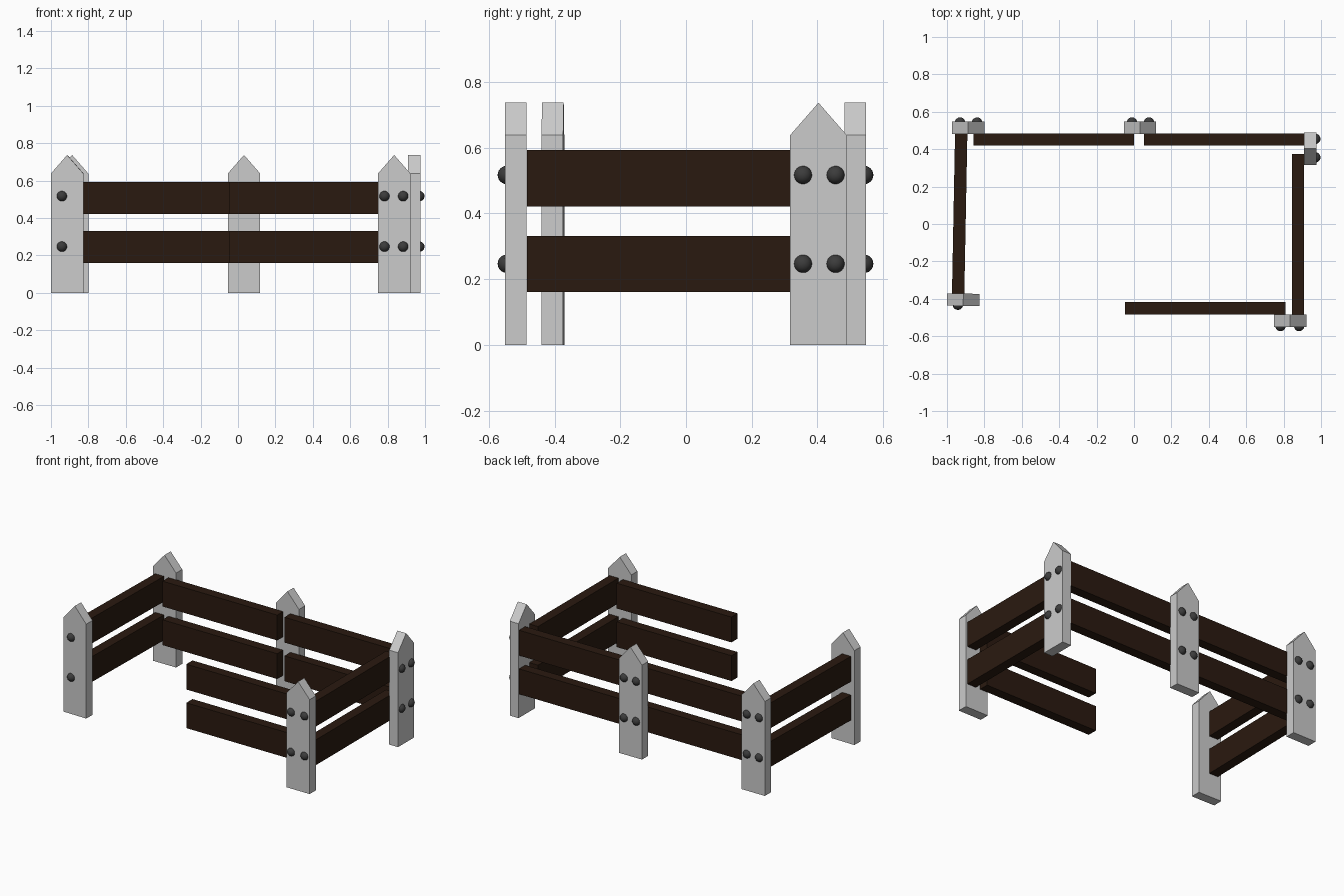
import bpy, bmesh, math
from mathutils import Matrix, Vector

if "Cube" in bpy.data.objects:
    bpy.data.objects.remove(bpy.data.objects["Cube"])

W, T, RAIL_T, RAIL_L = 0.173, 0.066, 0.066, 0.858
RAIL_Z = (0.246, 0.507)
BOLT_Z = (0.247, 0.517)


def material(name, rgb):
    m = bpy.data.materials.new(name)
    m.diffuse_color = (*rgb, 1)
    m.use_nodes = True
    m.node_tree.nodes["Principled BSDF"].inputs["Base Color"].default_value = m.diffuse_color
    return m


wood = material("dark_wood", (0.023, 0.010, 0.005))
iron = material("dark_iron", (0.045, 0.045, 0.045))


def finish(bm, name, matrix, mat=None):
    bmesh.ops.recalc_face_normals(bm, faces=bm.faces)
    me = bpy.data.meshes.new(name)
    bm.to_mesh(me)
    bm.free()
    ob = bpy.data.objects.new(name, me)
    bpy.context.collection.objects.link(ob)
    ob.matrix_world = matrix
    if mat:
        me.materials.append(mat)
    return ob


def place(x, y, angle, z=0):
    return Matrix.Translation((x, y, z)) @ Matrix.Rotation(math.radians(angle), 4, 'Z')


# Pointed picket post, outer face towards local -y, with round bolt heads
def post(name, x, y, angle, bolts):
    bm = bmesh.new()
    profile = [(-W/2, 0), (W/2, 0), (W/2, 0.638), (0, 0.737), (-W/2, 0.638)]
    face = bm.faces.new([bm.verts.new((px, -T/2, pz)) for px, pz in profile])
    ext = bmesh.ops.extrude_face_region(bm, geom=[face])
    moved = [v for v in ext["geom"] if isinstance(v, bmesh.types.BMVert)]
    bmesh.ops.translate(bm, verts=moved, vec=(0, T, 0))
    finish(bm, name + "_post", place(x, y, angle))

    bm = bmesh.new()
    for bx in bolts:
        for bz in BOLT_Z:
            bmesh.ops.create_uvsphere(bm, u_segments=20, v_segments=12, radius=0.028,
                                      matrix=Matrix.Translation((bx, -T/2 + 0.006, bz)))
    for f in bm.faces:
        f.smooth = True
    finish(bm, name + "_bolts", place(x, y, angle), iron)


# Pair of horizontal rails, long axis along local x
def rails(name, x, y, angle):
    for level, z in zip(("lower", "upper"), RAIL_Z):
        bm = bmesh.new()
        bmesh.ops.create_cube(bm, size=1)
        bmesh.ops.scale(bm, verts=bm.verts, vec=Vector((RAIL_L, RAIL_T, 0.171)))
        finish(bm, f"{name}_{level}_rail", place(x, y, angle, z), wood)


# Posts (bolt offsets run along each post's own width)
post("back_left", -0.887, 0.515, 180, (0.043, -0.048))
post("back_middle", 0.032, 0.515, 180, (0.043, -0.048))
post("right_back", 0.942, 0.403, 90, (-0.047, 0.052))
post("front_right", 0.835, -0.518, 0, (-0.052, 0.048))
post("front_left", -0.913, -0.405, -1.1, (-0.028,))

# Rails
rails("back_left", -0.429, 0.452, 0)
rails("back_right", 0.483, 0.452, 0)
rails("right", 0.877, -0.054, 90)
rails("front", 0.381, -0.450, 0)
rails("left", -0.932, 0.056, 88.9)
